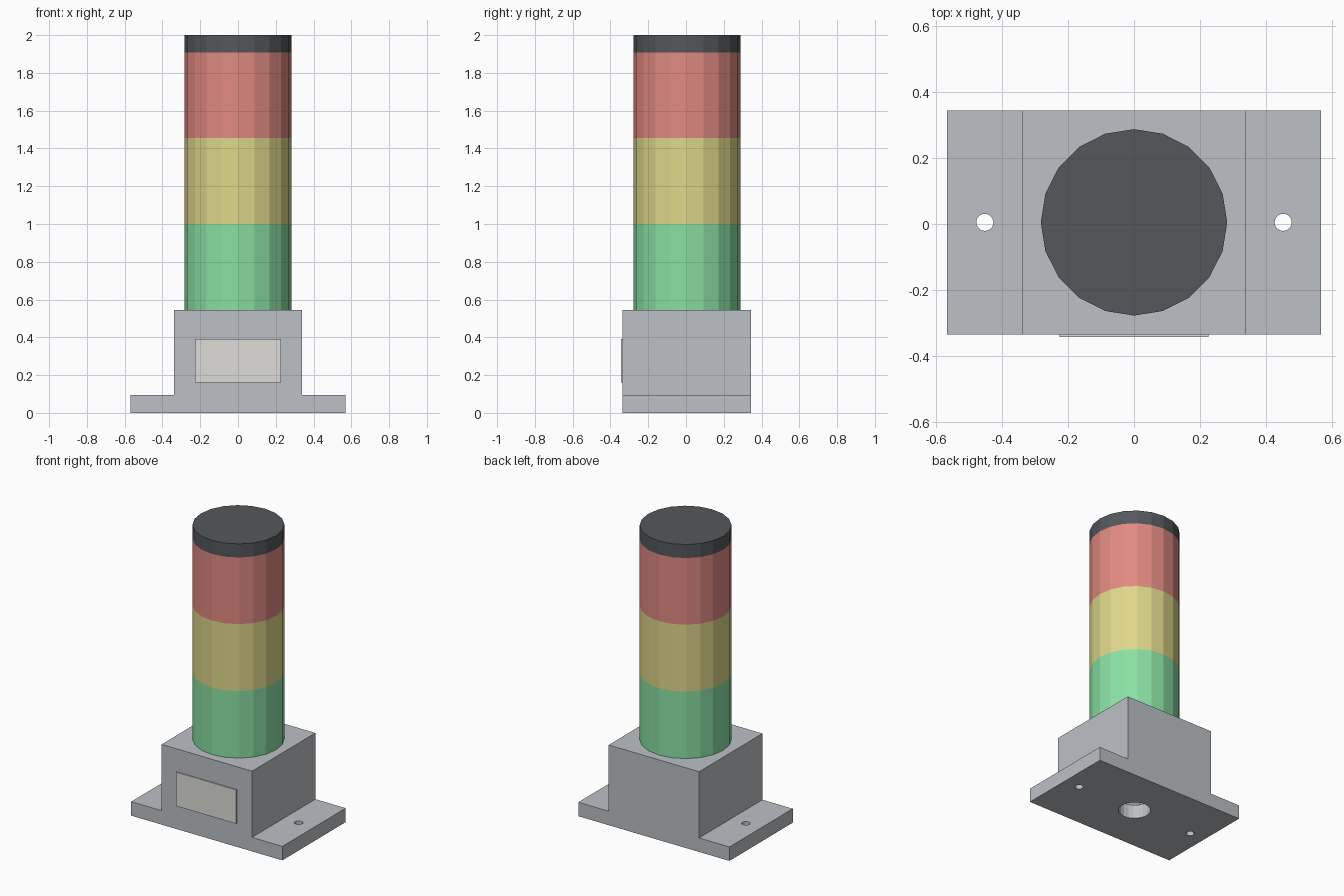
import bpy, bmesh
from mathutils import Matrix

cube = bpy.data.objects.get("Cube")
if cube:
    bpy.data.objects.remove(cube, do_unlink=True)

CY = 0.005          # depth centre of the housing and column
RADIUS = 0.283


def material(name, rgb):
    """Flat material from 8-bit display values."""
    linear = [((c / 255 + 0.055) / 1.055) ** 2.4 for c in rgb] + [1]
    m = bpy.data.materials.new(name)
    m.use_nodes = True
    m.diffuse_color = linear
    m.node_tree.nodes["Principled BSDF"].inputs["Base Color"].default_value = linear
    return m


housing_grey = material("housing grey", (188, 192, 197))
label_grey = material("label pale grey", (221, 220, 216))
cap_dark = material("cap dark grey", (84, 88, 92))
green = material("lens green", (138, 224, 164))
yellow = material("lens yellow", (222, 215, 138))
red = material("lens red", (225, 138, 130))


def finish(name, bm, mat):
    bmesh.ops.recalc_face_normals(bm, faces=bm.faces)
    mesh = bpy.data.meshes.new(name)
    bm.to_mesh(mesh)
    bm.free()
    mesh.materials.append(mat)
    obj = bpy.data.objects.new(name, mesh)
    bpy.context.collection.objects.link(obj)
    return obj


def box(name, x, y, z, mat):
    """Box from (min, max) pairs."""
    bm = bmesh.new()
    size = [b - a for a, b in (x, y, z)]
    mid = [(a + b) / 2 for a, b in (x, y, z)]
    bmesh.ops.create_cube(bm, size=1, matrix=Matrix.Translation(mid) @ Matrix.Diagonal((*size, 1)))
    return finish(name, bm, mat)


def cylinder(name, x, radius, z0, z1, mat, sides=20):
    bm = bmesh.new()
    bmesh.ops.create_cone(bm, cap_ends=True, segments=sides, radius1=radius, radius2=radius,
                          depth=z1 - z0, matrix=Matrix.Translation((x, CY, (z0 + z1) / 2)))
    return finish(name, bm, mat)


def cut(target, cutter):
    """Subtract the cutter, then discard it."""
    cutter.hide_render = True
    mod = target.modifiers.new("cut", 'BOOLEAN')
    mod.operation = 'DIFFERENCE'
    mod.solver = 'EXACT'
    mod.object = cutter
    bpy.context.view_layer.objects.active = target
    bpy.ops.object.modifier_apply(modifier=mod.name)
    bpy.data.objects.remove(cutter, do_unlink=True)


# Housing: stepped front profile extruded through the depth
half = [(0.568, 0), (0.568, 0.095), (0.34, 0.095), (0.34, 0.545)]
outline = half + [(-x, z) for x, z in reversed(half)]
bm = bmesh.new()
face = bm.faces.new([bm.verts.new((x, CY - 0.34, z)) for x, z in outline])
out = bmesh.ops.extrude_face_region(bm, geom=[face])
bmesh.ops.translate(bm, vec=(0, 0.68, 0),
                    verts=[v for v in out["geom"] if isinstance(v, bmesh.types.BMVert)])
housing = finish("mounting_housing", bm, housing_grey)

# Hollow interior, cable opening underneath and the two screw holes
cut(housing, box("cavity_cutter", (-0.29, 0.29), (CY - 0.29, CY + 0.29), (0.095, 0.5), housing_grey))
cut(housing, cylinder("cable_hole_cutter", 0, 0.1, -0.1, 0.2, housing_grey))
for side in (-1, 1):
    cut(housing, cylinder("screw_hole_cutter", side * 0.453, 0.026, -0.1, 0.2, housing_grey))

# Blank rating plate on the front
box("front_label", (-0.227, 0.227), (CY - 0.348, CY - 0.339), (0.16, 0.39), label_grey)

# Stacked lenses and cap
levels = [0.545, 1.0, 1.455, 1.908, 2.0]
parts = [("green_lens", green), ("yellow_lens", yellow), ("red_lens", red), ("top_cap", cap_dark)]
for (name, mat), z0, z1 in zip(parts, levels, levels[1:]):
    cylinder(name, 0, RADIUS, z0, z1, mat)
